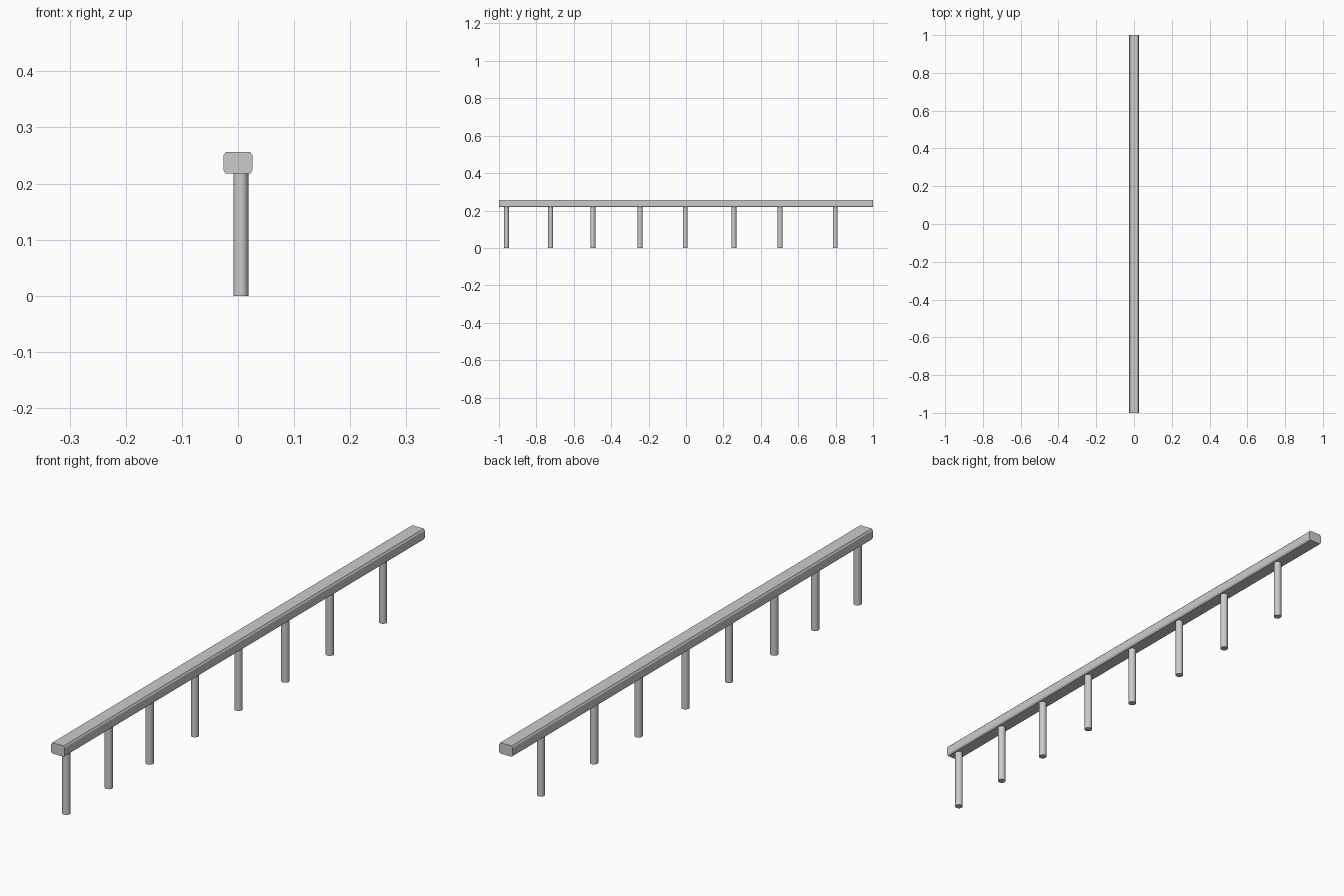
import bpy, bmesh

if "Cube" in bpy.data.objects:
    bpy.data.objects.remove(bpy.data.objects["Cube"])

# Handrail: chamfered rectangular profile extruded along y
W, Z0, Z1, CX, CZ = 0.026, 0.218, 0.256, 0.004, 0.006
profile = [(-W + CX, Z0), (W - CX, Z0), (W, Z0 + CZ), (W, Z1 - CZ),
           (W - CX, Z1), (-W + CX, Z1), (-W, Z1 - CZ), (-W, Z0 + CZ)]
bm = bmesh.new()
face = bm.faces.new([bm.verts.new((x, -1, z)) for x, z in profile])
ext = bmesh.ops.extrude_face_region(bm, geom=[face], use_keep_orig=True)
bmesh.ops.translate(bm, vec=(0, 2, 0),
                    verts=[g for g in ext["geom"] if isinstance(g, bmesh.types.BMVert)])
bmesh.ops.recalc_face_normals(bm, faces=bm.faces)
mesh = bpy.data.meshes.new("handrail")
bm.to_mesh(mesh)
bm.free()
bpy.context.collection.objects.link(bpy.data.objects.new("handrail", mesh))

# Round support posts, slightly off the rail's centre line
POST_H = 0.22
for i, y in enumerate([-0.96, -0.724, -0.498, -0.246, -0.004, 0.256, 0.503, 0.798]):
    bpy.ops.mesh.primitive_cylinder_add(vertices=32, radius=0.0133, depth=POST_H,
                                        location=(0.005, y, POST_H / 2))
    bpy.context.object.name = f"post_{i + 1}"
    bpy.ops.object.shade_smooth_by_angle()
